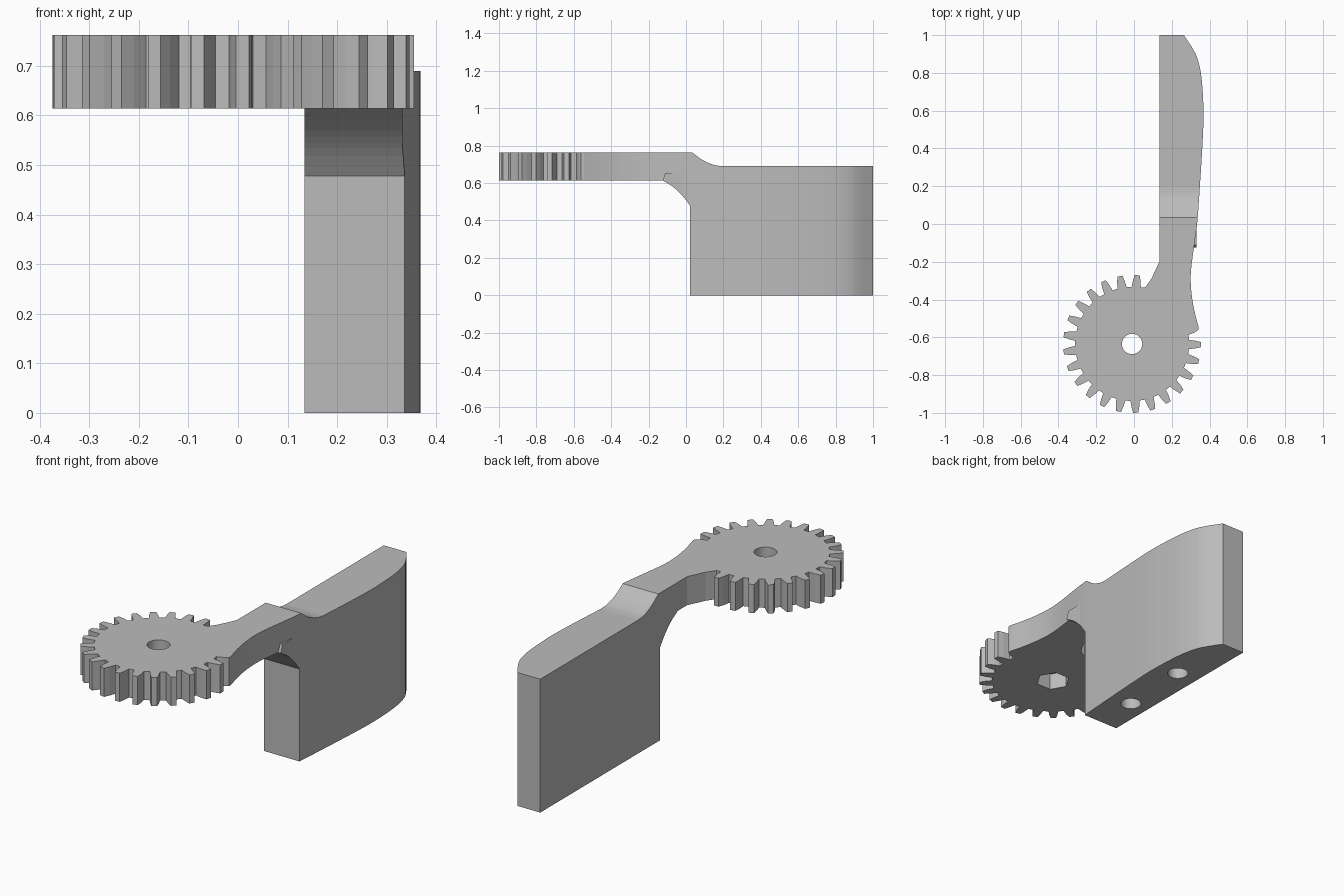
import bpy, bmesh, math
from mathutils import Vector

cube = bpy.data.objects.get("Cube")
if cube:
    bpy.data.objects.remove(cube, do_unlink=True)

grey = bpy.data.materials.new("light_grey")
grey.use_nodes = True
colour = (0.5, 0.5, 0.5, 1)
grey.diffuse_color = colour
grey.node_tree.nodes["Principled BSDF"].inputs["Base Color"].default_value = colour


def prism(name, outline, axis, low, high):
    """Extrude an outline along z (x, y points) or along x (y, z points)."""
    bm = bmesh.new()
    def place(p, t):
        return (p[0], p[1], t) if axis == "z" else (t, p[0], p[1])
    a = [bm.verts.new(place(p, low)) for p in outline]
    b = [bm.verts.new(place(p, high)) for p in outline]
    bm.faces.new(a[::-1])
    bm.faces.new(b)
    for i in range(len(a)):
        j = (i + 1) % len(a)
        bm.faces.new((a[i], a[j], b[j], b[i]))
    bmesh.ops.recalc_face_normals(bm, faces=bm.faces[:])
    mesh = bpy.data.meshes.new(name)
    bm.to_mesh(mesh)
    bm.free()
    mesh.materials.append(grey)
    obj = bpy.data.objects.new(name, mesh)
    bpy.context.collection.objects.link(obj)
    return obj


def boolean(obj, tool, operation):
    tool.hide_render = True
    mod = obj.modifiers.new(operation, "BOOLEAN")
    mod.operation, mod.object, mod.solver = operation, tool, "EXACT"
    bpy.context.view_layer.objects.active = obj
    bpy.ops.object.modifier_apply(modifier=mod.name)
    bpy.data.objects.remove(tool, do_unlink=True)


def polar(centre, radius, degrees):
    t = math.radians(degrees)
    return (centre[0] + radius * math.cos(t), centre[1] + radius * math.sin(t))


def ring(centre, radius, sides):
    return [polar(centre, radius, 360 * i / sides) for i in range(sides)]


def smooth_path(points, steps=4):
    """Catmull-Rom curve through the points."""
    p = [Vector(q) for q in points]
    p = [p[0]] + p + [p[-1]]
    out = []
    for i in range(1, len(p) - 2):
        a, b, c, d = p[i - 1:i + 3]
        for s in range(steps):
            t = s / steps
            out.append((2 * b + (c - a) * t + (2 * a - 5 * b + 4 * c - d) * t * t
                        + (3 * b - a - 3 * c + d) * t ** 3) / 2)
    return out + [p[-1]]


# Plan outline: straight inner edge, gear teeth, then curved outer edge
gear = (-0.01, -0.635)
step = 360 / 25
outline = [(0.134, 1.1), (0.134, -0.2), (0.092, -0.29), (0.06, -0.335)]
for k in range(6, 26):
    mid = k * step - 0.6
    for radius, offset in ((0.302, -4.6), (0.335, -3.5), (0.365, -2.1),
                           (0.365, 2.1), (0.335, 3.5), (0.302, 4.6)):
        outline.append(polar(gear, radius, mid + offset))
outline += [polar(gear, 0.302, 9.2), polar(gear, 0.335, 10.3), polar(gear, 0.36, 12)]
outline += smooth_path([(0.342, -0.545), (0.32, -0.46), (0.305, -0.37), (0.3, -0.28),
                        (0.308, -0.19), (0.322, -0.09), (0.336, 0.02), (0.352, 0.25),
                        (0.364, 0.45), (0.368, 0.6), (0.358, 0.77), (0.338, 0.87),
                        (0.31, 0.93), (0.264, 1.0)])
outline.append((0.2, 1.1))
body = prism("gear_arm_and_block", outline, "z", -0.2, 1.0)

# Side profile: thin gear arm stepping down into the tall block
under = smooth_path([(-0.125, 0.614), (-0.07, 0.58), (-0.02, 0.533), (0.022, 0.478)])
top = smooth_path([(0.2, 0.69), (0.15, 0.697), (0.09, 0.722), (0.035, 0.762)])
profile = ([(-1.2, 0.614)] + under + [(0.022, 0), (1.0, 0), (1.0, 0.69)]
           + top + [(-1.2, 0.762)])
boolean(body, prism("side_profile", profile, "x", -1, 1), "INTERSECT")

# Gear bore with a hexagonal pocket below, and two blind holes in the base
boolean(body, prism("bore", ring(gear, 0.054, 32), "z", 0.5, 0.9), "DIFFERENCE")
boolean(body, prism("hex_pocket", ring(gear, 0.083, 6), "z", 0.5, 0.7), "DIFFERENCE")
for spot in ((0.235, 0.255), (0.25, 0.635)):
    boolean(body, prism("base_hole", ring(spot, 0.05, 32), "z", -0.1, 0.3), "DIFFERENCE")

# Small gusset standing slightly proud of the arm's outer side
prism("gusset", under + [(0.05, 0.478), (0.05, 0.655), (-0.11, 0.655)],
      "x", 0.28, 0.332)
